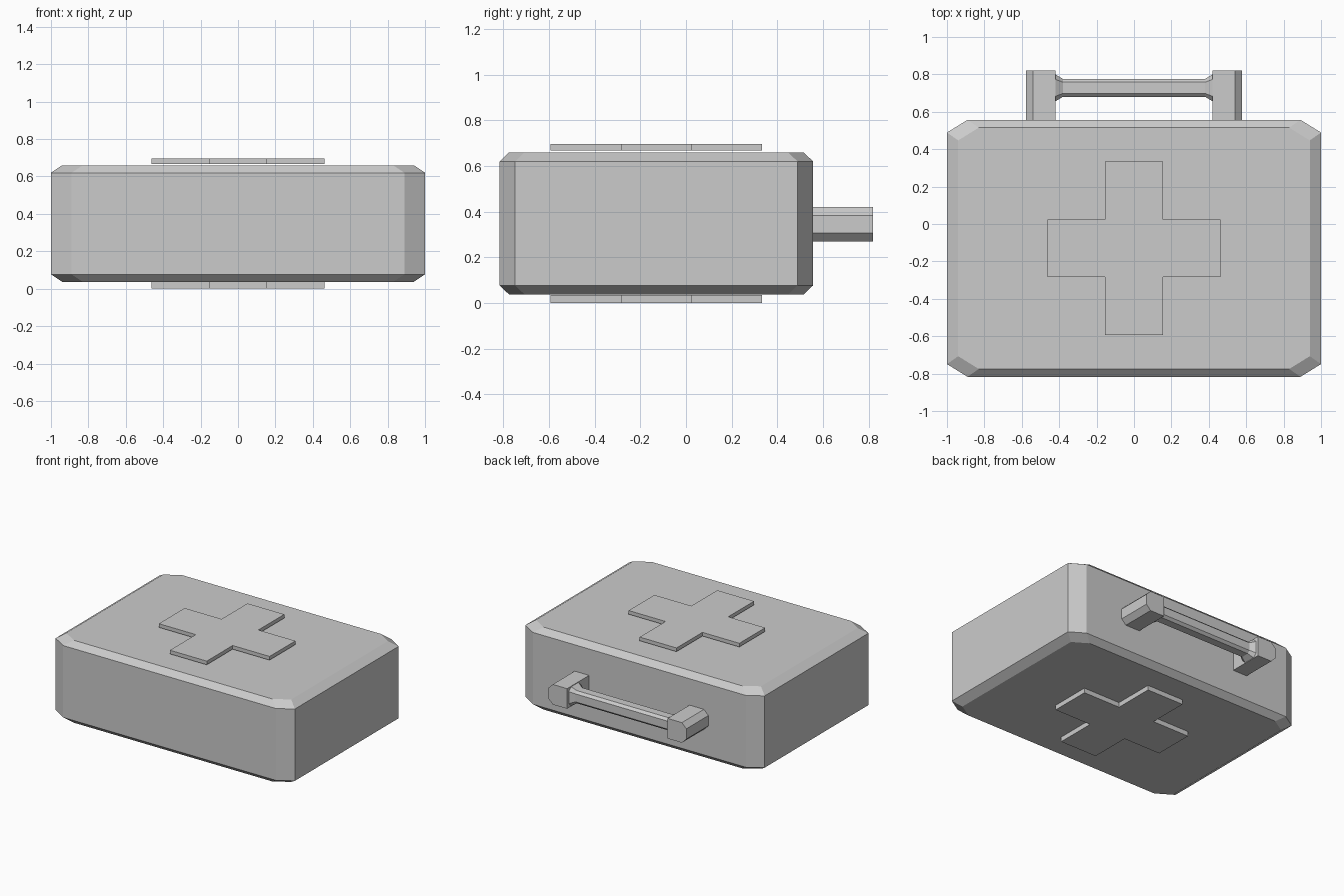
import bpy, bmesh

if "Cube" in bpy.data.objects:
    bpy.data.objects.remove(bpy.data.objects["Cube"])

def loft(name, rings):
    """Skin a stack of equal-length point rings and cap both ends."""
    bm = bmesh.new()
    rows = [[bm.verts.new(p) for p in r] for r in rings]
    n = len(rows[0])
    for a, b in zip(rows, rows[1:]):
        for i in range(n):
            j = (i + 1) % n
            bm.faces.new((a[i], a[j], b[j], b[i]))
    bm.faces.new(rows[0][::-1])
    bm.faces.new(rows[-1])
    bmesh.ops.recalc_face_normals(bm, faces=bm.faces)
    mesh = bpy.data.meshes.new(name)
    bm.to_mesh(mesh)
    bm.free()
    ob = bpy.data.objects.new(name, mesh)
    bpy.context.collection.objects.link(ob)
    return ob

def octagon(hu, hv, cu, cv):
    """Rectangle outline with cut corners (half sizes, corner cuts)."""
    half = [(hu, -hv + cv), (hu, hv - cv), (hu - cu, hv), (-hu + cu, hv)]
    return half + [(-u, -v) for u, v in half]

# Case body with chamfered corners and rims
BODY_Y = -0.13
def body_ring(hx, hy, z):
    return [(x, y + BODY_Y, z) for x, y in octagon(hx, hy, 0.11, 0.068)]

loft("case_body", [body_ring(0.94, 0.645, 0.037), body_ring(1, 0.687, 0.077),
                   body_ring(1, 0.687, 0.62), body_ring(0.94, 0.645, 0.66)])

# Raised crosses on top and bottom
A, B = 0.463, 0.154
quarter = [(A, -B), (A, B), (B, B)]
cross = []
for _ in range(4):
    cross += quarter
    quarter = [(-y, x) for x, y in quarter]
for name, z0, z1 in (("top_cross", 0.668, 0.696), ("bottom_cross", 0.0, 0.036)):
    loft(name, [[(x, y + BODY_Y, z) for x, y in cross] for z in (z0, z1)])

# Handle posts, chamfered on the outer side
HZ = 0.345
post = [(0.42, -0.076), (0.54, -0.076), (0.577, -0.039),
        (0.577, 0.039), (0.54, 0.076), (0.42, 0.076)]
for side, s in (("left", -1), ("right", 1)):
    loft(side + "_handle_post",
         [[(s * x, y, HZ + z) for x, z in post] for y in (0.55, 0.82)])

# Handle grip with flared ends
def grip_ring(x, h, c):
    return [(x, 0.728 + u, HZ + v) for u, v in octagon(h, h, c, c)]

loft("handle_grip", [grip_ring(-0.42, 0.072, 0.027), grip_ring(-0.38, 0.048, 0.018),
                     grip_ring(0.38, 0.048, 0.018), grip_ring(0.42, 0.072, 0.027)])
